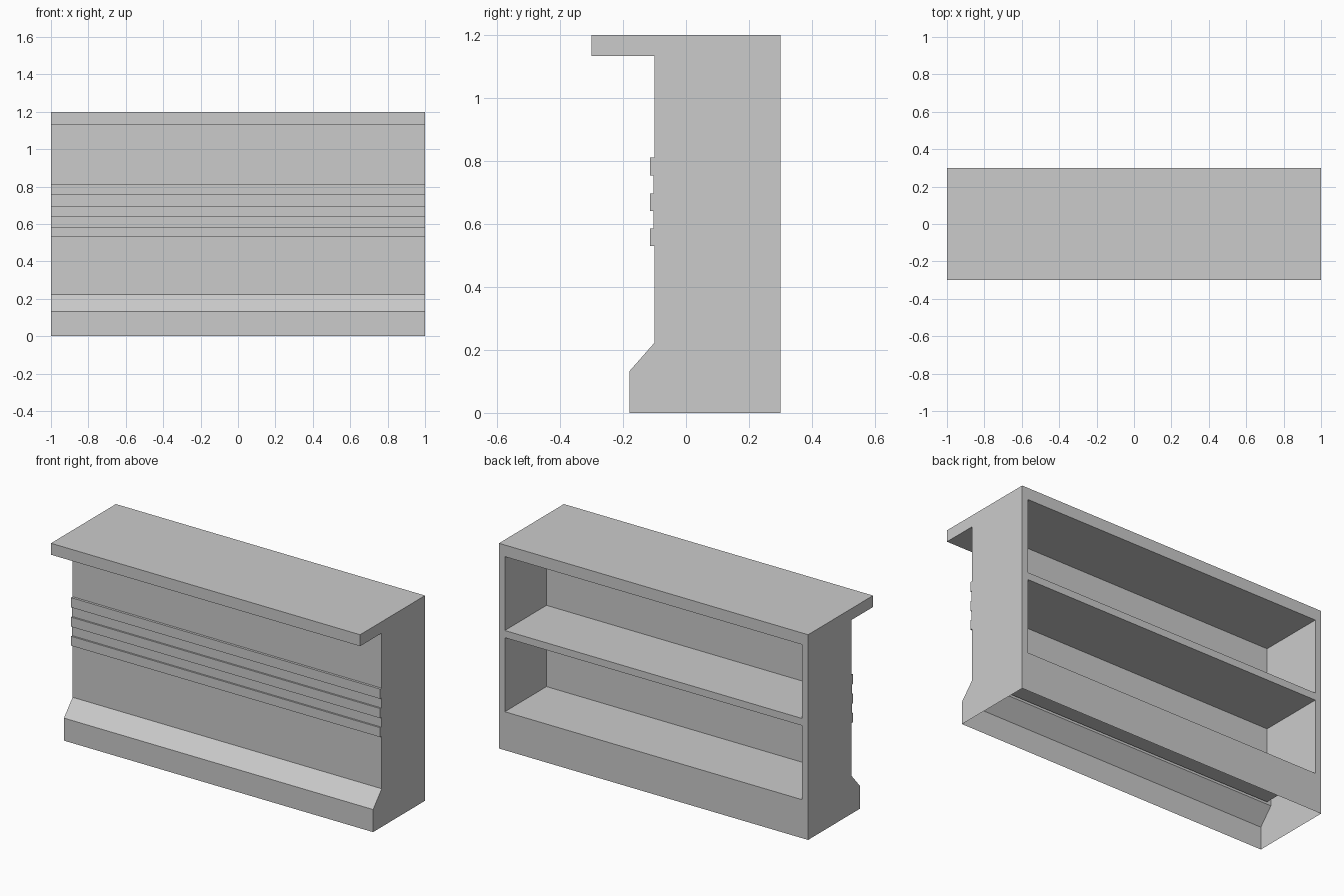
import bpy
import bmesh

cube = bpy.data.objects.get("Cube")
if cube:
    bpy.data.objects.remove(cube, do_unlink=True)

grey = bpy.data.materials.new("plain_grey")
grey.use_nodes = True
colour = (0.6, 0.6, 0.6, 1)
grey.diffuse_color = colour
grey.node_tree.nodes["Principled BSDF"].inputs["Base Color"].default_value = colour

HALF = 1.0            # half length of the counter
BACK = 0.3            # rear plane
FRONT = -0.10         # front panel plane
TOP = 1.2
INNER = 0.962         # half width of the shelf openings
PANEL = -0.085        # rear side of the front panel
OPENINGS = [(0.225, 0.658), (0.70, 1.132)]


def build(name, polygons):
    """Make a flat-shaded object from corner lists, welding shared corners."""
    bm = bmesh.new()
    for corners in polygons:
        bm.faces.new([bm.verts.new(c) for c in corners])
    bmesh.ops.remove_doubles(bm, verts=bm.verts, dist=0.0001)
    mesh = bpy.data.meshes.new(name)
    bm.to_mesh(mesh)
    bm.free()
    mesh.materials.append(grey)
    obj = bpy.data.objects.new(name, mesh)
    bpy.context.collection.objects.link(obj)
    return obj


def back_quad(x0, x1, z0, z1, y):
    """Rectangle that faces the rear."""
    return [(x1, y, z0), (x0, y, z0), (x0, y, z1), (x1, y, z1)]


# Side profile: kick base, three trim strips, overhanging top
profile = [(-0.18, 0), (-0.18, 0.132), (FRONT, 0.223)]
strips = [(0.53, 0.585), (0.641, 0.697), (0.754, 0.811)]
for i, (low, high) in enumerate(strips):
    below = FRONT if i == 0 else -0.104
    above = FRONT if i == len(strips) - 1 else -0.104
    profile += [(below, low), (-0.114, low), (-0.114, high), (above, high)]
profile += [(FRONT, 1.133), (-BACK, 1.133), (-BACK, TOP), (BACK, TOP)]

# Counter shell: front, top and both ends, open underneath
shell = [[(-HALF, *p), (HALF, *p), (HALF, *q), (-HALF, *q)]
         for p, q in zip(profile, profile[1:])]
outline = profile + [(BACK, 0)]
shell.append([(-HALF, *p) for p in outline])
shell.append([(HALF, *p) for p in reversed(outline)])
build("counter_shell", shell)

# Rear frame around the openings
levels = [0] + [z for pair in OPENINGS for z in pair] + [TOP]
columns = [-HALF, -INNER, INNER, HALF]
frame = []
for row, (z0, z1) in enumerate(zip(levels, levels[1:])):
    for col, (x0, x1) in enumerate(zip(columns, columns[1:])):
        if not (col == 1 and row % 2 == 1):
            frame.append(back_quad(x0, x1, z0, z1, BACK))
build("rear_frame", frame)

# Shelf compartments, recessed from the rear
for label, (z0, z1) in zip(("lower", "upper"), OPENINGS):
    ring = [(-INNER, z0), (INNER, z0), (INNER, z1), (-INNER, z1)]
    walls = [back_quad(-INNER, INNER, z0, z1, PANEL)]
    for (xa, za), (xb, zb) in zip(ring, ring[1:] + ring[:1]):
        walls.append([(xa, PANEL, za), (xb, PANEL, zb),
                      (xb, BACK, zb), (xa, BACK, za)])
    build(label + "_shelf_compartment", walls)
